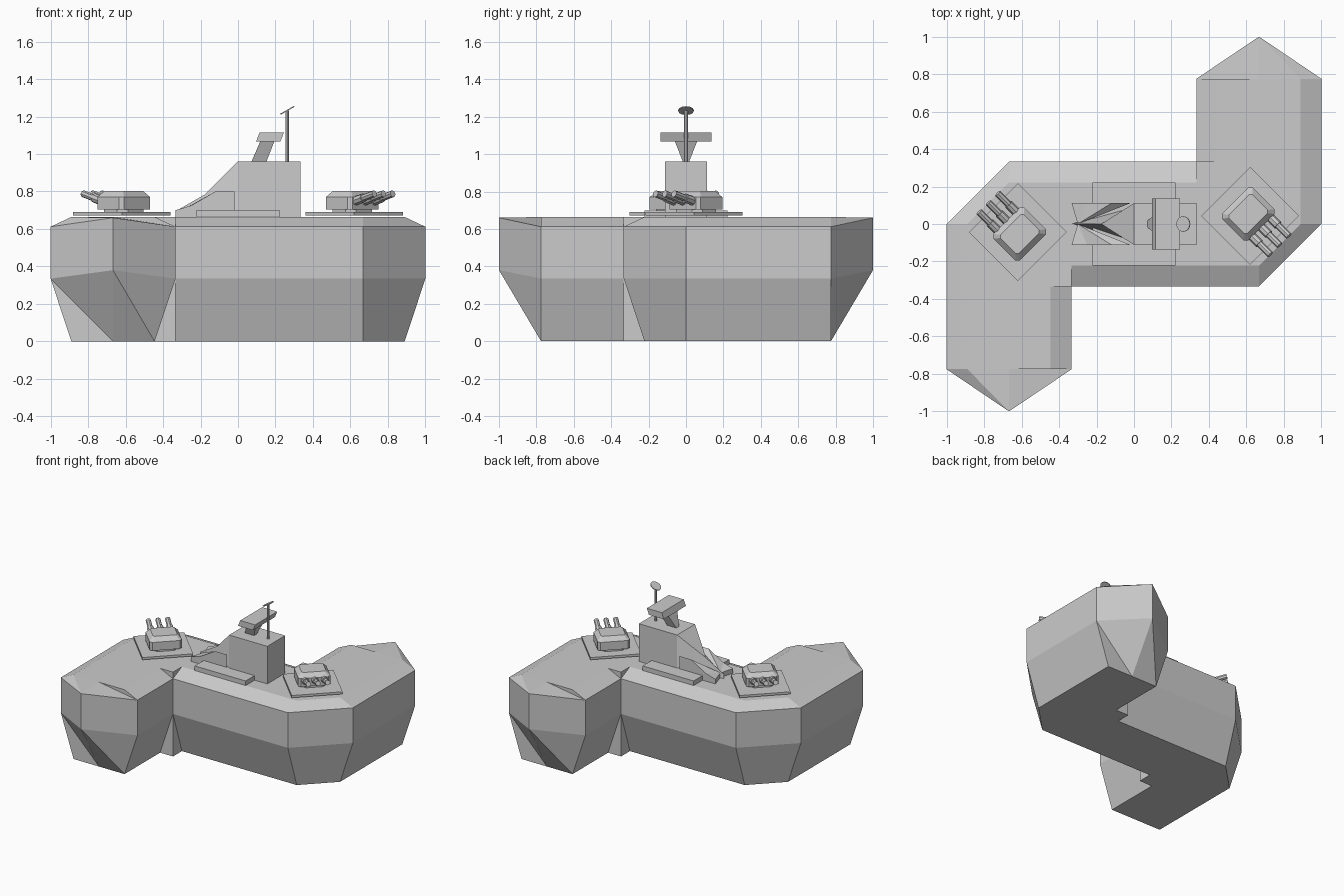
import bpy, bmesh
from math import radians, pi
from mathutils import Matrix, Vector

if "Cube" in bpy.data.objects:
    bpy.data.objects.remove(bpy.data.objects["Cube"])


def make(name, verts, faces):
    me = bpy.data.meshes.new(name)
    me.from_pydata([Vector(v) for v in verts], [], faces)
    bm = bmesh.new()
    bm.from_mesh(me)
    bmesh.ops.recalc_face_normals(bm, faces=bm.faces)
    bm.to_mesh(me)
    bm.free()
    ob = bpy.data.objects.new(name, me)
    bpy.context.collection.objects.link(ob)
    return ob


def loft(name, rings):
    """Skin equal-length rings, merging repeated points, with capped ends."""
    verts, index, ids = [], {}, []
    for ring in rings:
        row = []
        for p in ring:
            if p not in index:
                index[p] = len(verts)
                verts.append(p)
            row.append(index[p])
        ids.append(row)
    faces = [ids[0][::-1], ids[-1]]
    n = len(ids[0])
    for a, b in zip(ids, ids[1:]):
        for i in range(n):
            j = (i + 1) % n
            f = list(dict.fromkeys((a[i], a[j], b[j], b[i])))
            if len(f) > 2:
                faces.append(f)
    return make(name, verts, faces)


def box(name, x0, x1, y0, y1, z0, z1):
    return loft(name, [[(x0, y0, z), (x1, y0, z), (x1, y1, z), (x0, y1, z)] for z in (z0, z1)])


def rod(name, a, b, r, sides=8):
    a, b = Vector(a), Vector(b)
    bm = bmesh.new()
    m = Matrix.Translation((a + b) / 2) @ (b - a).to_track_quat('Z', 'Y').to_matrix().to_4x4()
    bmesh.ops.create_cone(bm, cap_ends=True, segments=sides, radius1=r, radius2=r,
                          depth=(b - a).length, matrix=m)
    me = bpy.data.meshes.new(name)
    bm.to_mesh(me)
    bm.free()
    ob = bpy.data.objects.new(name, me)
    bpy.context.collection.objects.link(ob)
    return ob


# Hull: wide belt, with keel and deck outlines inset; half-turn symmetric
T, E = 0.333, 0.775
wide = [(-1, -E), (-T, -E), (-T, -T), (-T, -T), (-T, -T), (.667, -T), (1, 0)]
inset = [(-.889, -E), (-.445, -E), (-.445, -T), (-T, -T), (-T, -.222), (.667, -.222), (.889, 0)]


def ring(half, z):
    return [(s * x, s * y, z) for s in (1, -1) for x, y in half]


loft("hull", [ring(inset, 0), ring(wide, .335), ring(wide, .612), ring(inset, .664)])

# Pointed bows, one on each end
section = [(-1, .335), (-1, .612), (-.889, .664), (-.667, .664),
           (-T, .612), (-T, .335), (-.445, 0), (-.667, 0)]
for s, name in ((1, "front_bow"), (-1, "rear_bow")):
    v = [(s * x, -s * E, z) for x, z in section]
    v += [(-s * .667, -s, .66), (-s * .667, -s, .38)]
    make(name, v, [(0, 1, 8, 9), (1, 2, 8), (2, 3, 8), (3, 4, 8), (4, 5, 9, 8),
                   (5, 6, 9), (6, 7, 9), (7, 0, 9), (0, 7, 6, 5, 4, 3, 2, 1)])

# Superstructure: slab and tower
box("bridge_slab", -.222, .222, -.222, .222, .655, .70)
box("tower", 0, .333, -.111, .111, .655, .96)

# Tower prow: sloped triangle running to a central ridge
make("tower_prow",
     [(0, -.111, .96), (0, .111, .96), (-.175, 0, .785), (-.333, 0, .695),
      (0, -.111, .655), (0, .111, .655), (-.333, 0, .655)],
     [(0, 1, 2), (0, 2, 3, 6, 4), (1, 5, 6, 3, 2), (4, 6, 5), (0, 4, 5, 1)])

# Fins flaring out on both sides of the prow
for s, name in ((1, "left_fin"), (-1, "right_fin")):
    outer = [(-.333, .655), (-.333, .70), (-.25, .725), (-.12, .80), (-.02, .80), (-.02, .655)]
    v = [(x, s * .111, z) for x, z in outer] + [(-.30, 0, .70), (-.30, 0, .655)]
    make(name, v, [(0, 1, 2, 3, 4, 5), (1, 2, 6), (2, 3, 6), (3, 4, 6),
                   (4, 5, 7, 6), (0, 1, 6, 7), (0, 5, 7)])

# Lookout neck and platform
loft("lookout_neck", [[(x0, -w, z), (x1, -w, z), (x1, w, z), (x0, w, z)]
                      for x0, x1, w, z in ((.07, .15, .015, .955), (.12, .195, .06, 1.07))])
loft("lookout_platform", [[(x, -.137, z), (x + .13, -.137, z), (x + .13, .137, z), (x, .137, z)]
                          for x, z in ((.097, 1.068), (.115, 1.115))])

# Mast and tilted dish
rod("mast", (.263, 0, .95), (.263, 0, 1.232), .01)
d = Vector((-.5, 0, .87)) * .003
c = Vector((.263, 0, 1.233))
rod("radar_dish", c - d, c + d, .042, 12)


# Gun turrets, modelled facing +y then turned
def octagon(hx, hy, c, z, dy=-.015):
    return [(x, y + dy, z) for x, y in (
        (-hx + c, -hy), (hx - c, -hy), (hx, -hy + c), (hx, hy - c),
        (hx - c, hy), (-hx + c, hy), (-hx, hy - c), (-hx, -hy + c))]


def turret(label, x, y, angle):
    parts = [box(label + "_base", -.184, .184, -.184, .184, .672, .69),
             loft(label + "_ring", [octagon(.10, .09, .04, z) for z in (.685, .708)]),
             loft(label + "_house", [octagon(.117, .10, .018, .705), octagon(.117, .10, .018, .77),
                                     octagon(.088, .07, .012, .803)])]
    for i in (-1, 0, 1):
        gx = i * .07
        n = label + "_gun_" + str(i + 2)
        parts.append(rod(n + "_sleeve", (gx, .05, .742), (gx, .14, .766), .025))
        parts.append(rod(n + "_barrel", (gx, .13, .763), (gx, .222, .788), .019))
    m = Matrix.Translation((x, y, 0)) @ Matrix.Rotation(angle, 4, 'Z')
    for p in parts:
        p.data.transform(m)


turret("front_turret", -.62, -.043, radians(45))
turret("rear_turret", .62, .043, radians(45) + pi)
